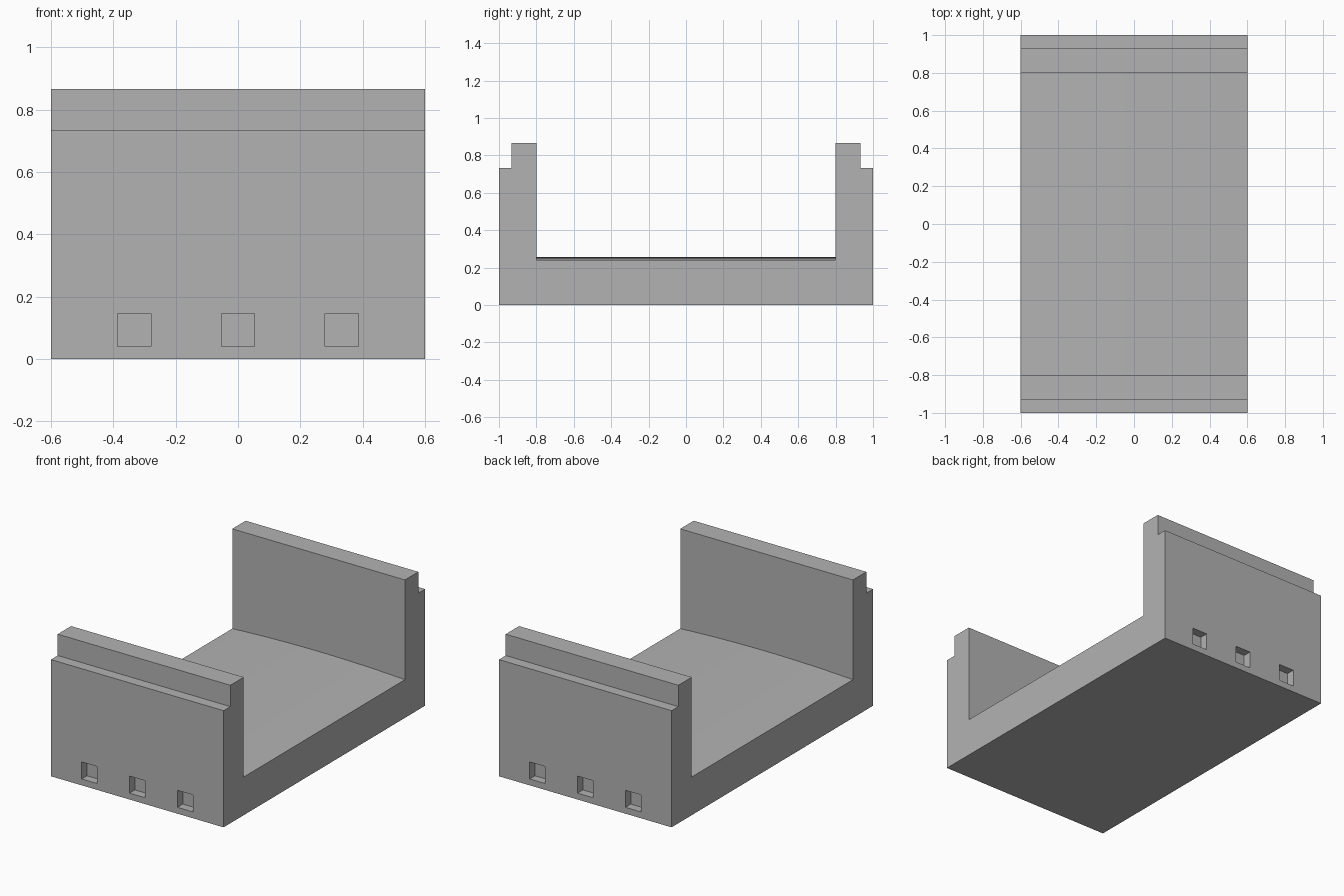
import bpy
import bmesh
from mathutils import Vector

if "Cube" in bpy.data.objects:
    bpy.data.objects.remove(bpy.data.objects["Cube"], do_unlink=True)

HALF_WIDTH, HALF_LENGTH = 0.6, 1.0
INNER, STEP = 0.8, 0.933            # wall inner face and rebate position
RIM, LEDGE = 0.867, 0.733           # wall top and rebate height
FLOOR_EDGE, CROWN = 0.24, 0.017     # floor height at the sides, rise at middle

grey = bpy.data.materials.new("plain grey")
grey.use_nodes = True
grey.diffuse_color = (0.45, 0.45, 0.45, 1)
grey.node_tree.nodes["Principled BSDF"].inputs["Base Color"].default_value = grey.diffuse_color


def prism(name, points, sweep):
    """Solid made by sweeping a closed outline along a vector."""
    bm = bmesh.new()
    face = bm.faces.new([bm.verts.new(p) for p in points])
    swept = bmesh.ops.extrude_face_region(bm, geom=[face])["geom"]
    bmesh.ops.translate(bm, vec=Vector(sweep),
                        verts=[v for v in swept if isinstance(v, bmesh.types.BMVert)])
    bmesh.ops.recalc_face_normals(bm, faces=bm.faces)
    mesh = bpy.data.meshes.new(name)
    bm.to_mesh(mesh)
    bm.free()
    mesh.materials.append(grey)
    obj = bpy.data.objects.new(name, mesh)
    bpy.context.collection.objects.link(obj)
    return obj


def cut(target, cutter):
    """Subtract the cutter for good and discard it."""
    cutter.hide_render = True
    mod = target.modifiers.new("cut", 'BOOLEAN')
    mod.operation, mod.solver, mod.object = 'DIFFERENCE', 'EXACT', cutter
    bpy.context.view_layer.objects.active = target
    bpy.ops.object.modifier_apply(modifier=mod.name)
    bpy.data.objects.remove(cutter, do_unlink=True)


# Block with a stepped rebate along both outer top edges
half = [(HALF_LENGTH, 0), (HALF_LENGTH, LEDGE), (STEP, LEDGE), (STEP, RIM)]
outline = half + [(-y, z) for y, z in reversed(half)]
body = prism("channel_body", [(-HALF_WIDTH, y, z) for y, z in outline],
             (2 * HALF_WIDTH, 0, 0))

# Channel between the walls, with a gently crowned floor
segments, reach = 22, 0.66
xs = [-reach + 2 * reach * i / segments for i in range(segments + 1)]
crown = [(x, -INNER, FLOOR_EDGE + CROWN * (1 - (x / HALF_WIDTH) ** 2)) for x in xs]
crown += [(reach, -INNER, 1), (-reach, -INNER, 1)]
cut(body, prism("channel_cutter", crown, (0, 2 * INNER, 0)))

# Three shallow square sockets in each end wall
SIZE, DEPTH, BOTTOM = 0.107, 0.053, 0.04
for side in (-1, 1):
    for x in (-0.333, 0, 0.333):
        y = side * (HALF_LENGTH + 0.05)
        a, b = x - SIZE / 2, x + SIZE / 2
        square = [(a, y, BOTTOM), (b, y, BOTTOM),
                  (b, y, BOTTOM + SIZE), (a, y, BOTTOM + SIZE)]
        cut(body, prism("socket_cutter", square, (0, -side * (DEPTH + 0.05), 0)))
